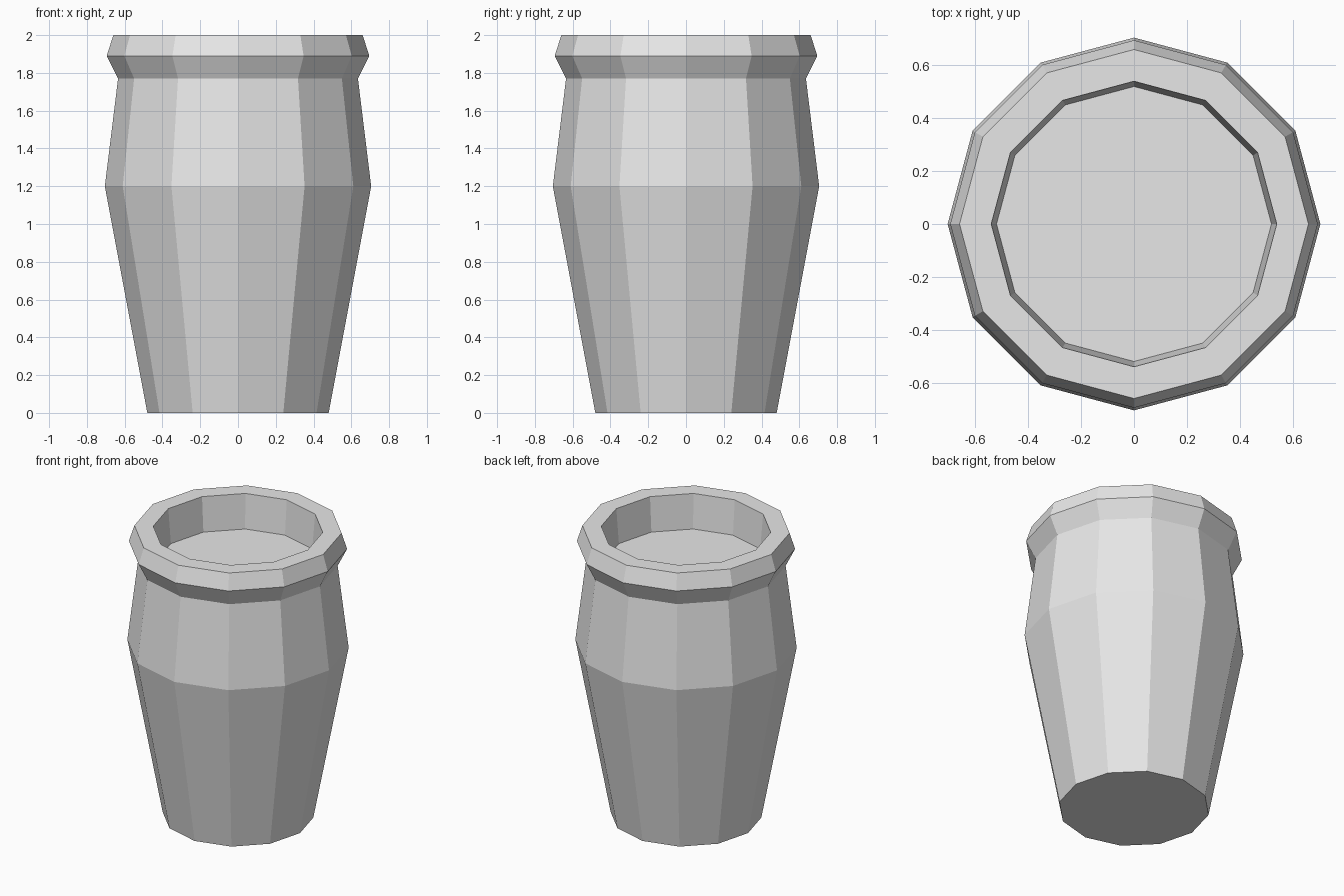
import bpy
import bmesh
from math import cos, sin, tau

cube = bpy.data.objects.get("Cube")
if cube:
    bpy.data.objects.remove(cube, do_unlink=True)

SIDES = 12

# Single plain grey
grey = bpy.data.materials.new("light_grey")
grey.use_nodes = True
colour = (0.8, 0.8, 0.8, 1)
grey.diffuse_color = colour
grey.node_tree.nodes["Principled BSDF"].inputs["Base Color"].default_value = colour


def lathe(name, profile, material):
    """Sweep (radius, height) points into faceted rings, capped at both ends."""
    bm = bmesh.new()
    rings = []
    for r, z in profile:
        rings.append([bm.verts.new((r * cos(tau * i / SIDES), r * sin(tau * i / SIDES), z))
                      for i in range(SIDES)])
    for low, high in zip(rings, rings[1:]):
        for i in range(SIDES):
            j = (i + 1) % SIDES
            bm.faces.new((low[i], low[j], high[j], high[i]))
    bm.faces.new(rings[0][::-1])
    bm.faces.new(rings[-1])
    bmesh.ops.recalc_face_normals(bm, faces=bm.faces)
    mesh = bpy.data.meshes.new(name)
    bm.to_mesh(mesh)
    bm.free()
    mesh.materials.append(material)
    obj = bpy.data.objects.new(name, mesh)
    bpy.context.collection.objects.link(obj)
    return obj


# Base, shoulder, neck, flared lip, flat rim, then the shallow inner well
lathe("jar", [(0.48, 0), (0.705, 1.2), (0.635, 1.77), (0.695, 1.89),
              (0.66, 2), (0.54, 2), (0.52, 1.76)], grey)
